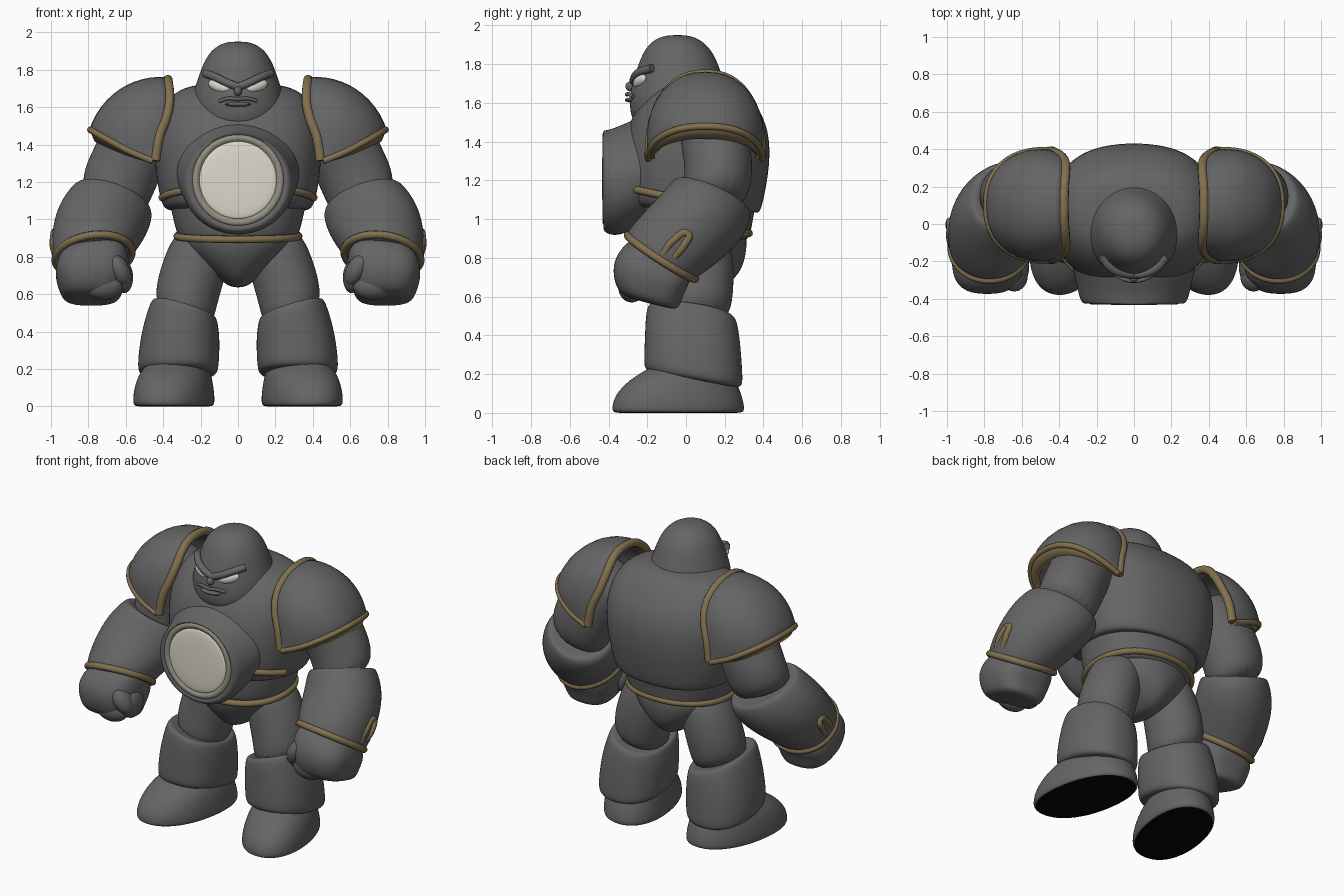
import bpy, bmesh
from math import sin, cos, pi, radians
from mathutils import Vector

if "Cube" in bpy.data.objects:
    bpy.data.objects.remove(bpy.data.objects["Cube"])


def material(name, r, g, b):
    m = bpy.data.materials.new(name)
    m.use_nodes = True
    m.diffuse_color = (r, g, b, 1)
    bsdf = m.node_tree.nodes["Principled BSDF"]
    bsdf.inputs["Base Color"].default_value = (r, g, b, 1)
    bsdf.inputs["Roughness"].default_value = 0.8
    return m


GREY = material("stone grey", .13, .13, .13)
GOLD = material("dull gold", .225, .165, .08)
PALE = material("pale glass", .72, .7, .62)
RIM = material("warm grey", .3, .28, .22)
BLACK = material("sole black", .002, .002, .002)


def finish(name, bm, mats):
    mesh = bpy.data.meshes.new(name)
    for f in bm.faces:
        f.smooth = True
    bm.to_mesh(mesh)
    bm.free()
    for m in mats:
        mesh.materials.append(m)
    obj = bpy.data.objects.new(name, mesh)
    bpy.context.collection.objects.link(obj)
    return obj


def spow(v, p):
    return abs(v) ** p * (1 if v > 0 else -1)


def ring_point(ring, a, power=2, side=1, skew=0):
    # ring: centre, two radii, optional height slopes along x and y
    x, y, z, rx, ry, tx, ty = (tuple(ring) + (0, 0))[:7]
    dx = rx * spow(cos(a), 2 / power)
    dy = ry * spow(sin(a), 2 / power)
    return Vector((side * (x + dx + skew * dy), y + dy, z + tx * dx + ty * dy))


def loft(name, rings, mats=(GREY,), power=2, side=1, skew=0, sides=20):
    bm = bmesh.new()
    loops = [[bm.verts.new(ring_point(r, 2 * pi * i / sides, power, side, skew))
              for i in range(sides)] for r in rings]
    for a, b in zip(loops, loops[1:]):
        for i in range(sides):
            j = (i + 1) % sides
            bm.faces.new((a[i], a[j], b[j], b[i]))
    bm.faces.new(loops[0])
    bm.faces.new(loops[-1])
    bmesh.ops.recalc_face_normals(bm, faces=bm.faces)
    if len(mats) > 1:
        for f in bm.faces:
            f.material_index = int(f.normal.z < -.7)
    obj = finish(name, bm, mats)
    sub = obj.modifiers.new("smooth", "SUBSURF")
    sub.levels = sub.render_levels = 2
    return obj


def ball(name, centre, scale, mat=GREY, rot=(0, 0, 0)):
    bm = bmesh.new()
    bmesh.ops.create_uvsphere(bm, u_segments=24, v_segments=14, radius=1)
    obj = finish(name, bm, (mat,))
    obj.location, obj.scale, obj.rotation_euler = centre, scale, rot


def tube(name, points, radius, mat=GOLD, closed=False):
    curve = bpy.data.curves.new(name, "CURVE")
    curve.dimensions = "3D"
    curve.bevel_depth = radius
    curve.bevel_resolution = 3
    curve.use_fill_caps = True
    sp = curve.splines.new("BEZIER")
    sp.bezier_points.add(len(points) - 1)
    for bp, p in zip(sp.bezier_points, points):
        bp.co = p
        bp.handle_left_type = bp.handle_right_type = "AUTO"
    sp.use_cyclic_u = closed
    sp.resolution_u = 5
    curve.materials.append(mat)
    obj = bpy.data.objects.new(name, curve)
    bpy.context.collection.objects.link(obj)


def ring_tube(name, ring, radius, start=0, end=360, power=2, side=1):
    full = end - start == 360
    n = 24 if full else 8
    pts = [ring_point(ring, radians(start + (end - start) * i / n), power, side)
           for i in range(n + (not full))]
    tube(name, pts, radius, closed=full)


# Torso, abdomen and pelvis
loft("chest", [(0, .04, 1.05, .33, .3), (0, .04, 1.05, .39, .34, 0, -.08),
               (0, .035, 1.09, .42, .365, 0, -.05), (0, .05, 1.28, .45, .39),
               (0, .06, 1.46, .455, .375), (0, .06, 1.59, .42, .31),
               (0, .065, 1.68, .35, .23), (0, .07, 1.73, .22, .15)], power=2.4)
loft("abdomen", [(0, .05, 1.2, .36, .31), (0, .05, 1.1, .375, .32),
                 (0, .04, .98, .345, .305), (0, .04, .9, .325, .295),
                 (0, .04, .88, .28, .25)], power=2.2)
loft("pelvis", [(0, .04, .96, .3, .27), (0, .04, .88, .31, .28),
                (0, .05, .8, .25, .26), (0, .06, .73, .165, .225),
                (0, .06, .67, .09, .17), (0, .06, .635, .035, .09)])
ring_tube("belt", (0, .037, .91, .325, .288, 0, .06), .02, power=2.2)

# Round chest window, modelled upright and tipped to the front
for part in (
    loft("chest_mount", [(0, 1.26, .13, .33, .26), (0, 1.26, .22, .335, .275),
                         (0, 1.21, .31, .31, .287), (0, 1.19, .38, .297, .277),
                         (0, 1.195, .42, .282, .264), (0, 1.205, .43, .258, .252),
                         (0, 1.21, .41, .235, .235)], sides=32),
    loft("chest_window", [(0, 1.21, .39, .19, .19), (0, 1.21, .418, .216, .216),
                          (0, 1.21, .428, .2, .2), (0, 1.21, .434, .09, .09)],
         (PALE,), sides=32),
    loft("window_rim", [(0, 1.21, .39, .245, .245), (0, 1.21, .419, .25, .25),
                        (0, 1.21, .432, .236, .236), (0, 1.21, .43, .212, .212),
                        (0, 1.21, .405, .205, .205)], (RIM,), sides=32),
):
    part.rotation_euler.x = pi / 2

# Head
loft("head", [(0, -.05, 1.49, .14, .15, 0, .12), (0, -.055, 1.525, .215, .22, 0, .12),
              (0, -.045, 1.585, .254, .25, 0, .1), (0, -.035, 1.66, .249, .258),
              (0, -.04, 1.76, .215, .222), (0, -.04, 1.85, .182, .19),
              (0, -.045, 1.913, .136, .142), (0, -.045, 1.945, .075, .08),
              (0, -.045, 1.95, .025, .025)])
ball("nose", (0, -.285, 1.685), (.022, .028, .026))
tube("upper_lip", [(-.1, -.272, 1.632), (-.05, -.297, 1.646), (0, -.305, 1.643),
                   (.05, -.297, 1.646), (.1, -.272, 1.632)], .01, GREY)
ball("lower_lip", (0, -.282, 1.615), (.07, .034, .013))


def pauldron(label, s):
    centre = Vector((.385, .1, 1.38))

    def neck_edge(a):
        return Vector((.1 * sin(a) ** 8 - .03 * sin(a) ** 2, .3 * spow(sin(a), .85),
                       .45 * spow(cos(a), .9) - .07))

    def arm_edge(a):
        return Vector((.07 + .34 * spow(cos(a), .85), .3 * spow(sin(a), .85),
                       .17 * cos(a) - .07))

    def place(v):
        p = centre + v
        return Vector((s * p.x, p.y, p.z))

    # Domed shell with a gold lip turned in under the arm edge
    angles = [radians(-89.9 + 179.8 * i / 24) for i in range(25)]
    bm = bmesh.new()
    rows = []
    for a in angles:
        p, q = neck_edge(a), arm_edge(a)
        row = []
        for k in range(13):
            t = k / 12
            d = p.normalized().slerp(q.normalized(), t, p.normalized())
            row.append(bm.verts.new(place(d * (p.length * (1 - t) + q.length * t))))
        lip = Vector((q.x * .93, q.y * .95, q.z - .065 * spow(cos(a), .6)))
        row.append(bm.verts.new(place(lip)))
        rows.append(row)
    for a, b in zip(rows, rows[1:]):
        for k in range(13):
            f = bm.faces.new((a[k], a[k + 1], b[k + 1], b[k]))
            f.material_index = k // 12
    bmesh.ops.remove_doubles(bm, verts=bm.verts, dist=.0005)
    bm.normal_update()
    hub = place(Vector((0, 0, 0)))
    if sum(f.normal.dot(f.calc_center_median() - hub) for f in bm.faces) < 0:
        bmesh.ops.reverse_faces(bm, faces=bm.faces)
    obj = finish(label + "_pauldron", bm, (GREY, GOLD))
    shell = obj.modifiers.new("thickness", "SOLIDIFY")
    shell.thickness = .04
    shell.offset = -1
    shell.material_offset_rim = 1
    inset = Vector((-.01, 0, 0))
    tube(label + "_pauldron_neck_trim",
         [place(neck_edge(a) * .965 + inset) for a in angles[::2]], .026)
    tube(label + "_pauldron_arm_trim", [place(arm_edge(a) * .985) for a in angles[::2]], .018)


for label, s in (("left", 1), ("right", -1)):
    # Face
    ball(label + "_eye", (s * .1, -.238, 1.712), (.066, .026, .032), PALE,
         (0, -s * .3, s * .42))
    tube(label + "_brow", [(0, -.27, 1.708), (s * .06, -.265, 1.731),
                           (s * .12, -.238, 1.76), (s * .175, -.175, 1.78)], .022, GREY)
    # Shoulder and chest trim
    pauldron(label, s)
    ring_tube(label + "_chest_trim", (0, .035, 1.088, .42, .365, 0, -.22), .02,
              -68, -16, 2.4, s)
    # Arm
    loft(label + "_upper_arm", [
        (.42, .12, 1.58, .14, .14, .6), (.49, .13, 1.5, .17, .18, .6),
        (.575, .165, 1.34, .175, .18, .5), (.65, .17, 1.18, .18, .175, .5),
        (.68, .13, 1.06, .16, .16, .4)], side=s)
    loft(label + "_forearm", [
        (.665, .14, 1.1, .13, .13, .3, -.4), (.665, .14, 1.13, .19, .19, .3, -.4),
        (.67, .135, 1.1, .218, .205, .33, -.45), (.72, .08, 1.01, .248, .218, .22, -.5),
        (.755, -.02, .91, .247, .205, .05, -.6), (.772, -.115, .825, .222, .187, -.1, -.64),
        (.772, -.14, .79, .205, .17, -.1, -.64), (.772, -.14, .79, .15, .13, -.1, -.64)],
         side=s)
    ring_tube(label + "_wrist_trim", (.772, -.126, .805, .204, .174, -.1, -.64), .021, side=s)
    tube(label + "_wrist_notch", [(s * x, y, z) for x, y, z in (
        (.972, -.12, .82), (.985, -.07, .885), (.982, .01, .925),
        (.988, -.01, .865), (.972, -.06, .805))], .02)
    # Fist
    loft(label + "_fist", [
        (.775, -.11, .83, .16, .14, -.1, -.6), (.775, -.15, .77, .2, .17, -.1, -.6),
        (.785, -.195, .7, .195, .185, 0, -.45), (.785, -.2, .625, .172, .175, 0, -.35),
        (.785, -.195, .575, .15, .15, 0, -.28), (.785, -.19, .565, .08, .09, 0, -.25)],
         power=2.8, side=s)
    ball(label + "_thumb", (s * .635, -.29, .73), (.055, .07, .095), rot=(.2, s * .5, 0))
    ball(label + "_index_finger", (s * .607, -.23, .69), (.046, .09, .085))
    ball(label + "_curled_fingers", (s * .72, -.28, .65), (.11, .07, .08))
    # Leg
    loft(label + "_thigh", [
        (.17, .07, .93, .1, .13, .4), (.2, .07, .85, .15, .17, .4),
        (.24, .07, .72, .168, .18, .3), (.28, .06, .58, .165, .185, .3),
        (.285, .04, .46, .15, .17, .3)], side=s)
    loft(label + "_greave", [
        (.285, .03, .505, .13, .17, .3, -.15), (.285, .03, .53, .168, .22, .3, -.15),
        (.29, .03, .495, .185, .24, .28, -.15), (.308, .035, .37, .214, .25, .1, -.1),
        (.32, .038, .23, .22, .258, 0, -.18), (.32, .038, .175, .214, .256, 0, -.18),
        (.32, .038, .17, .16, .2, 0, -.18)], power=2.3, side=s)
    loft(label + "_foot", [
        (.343, -.04, 0, .17, .29), (.343, -.04, 0, .205, .34), (.343, -.04, .025, .213, .348),
        (.343, -.04, .09, .208, .333), (.337, -.02, .17, .192, .28),
        (.325, .02, .24, .15, .2), (.325, .03, .26, .1, .15)],
         (GREY, BLACK), 2.2, s, -.16)
